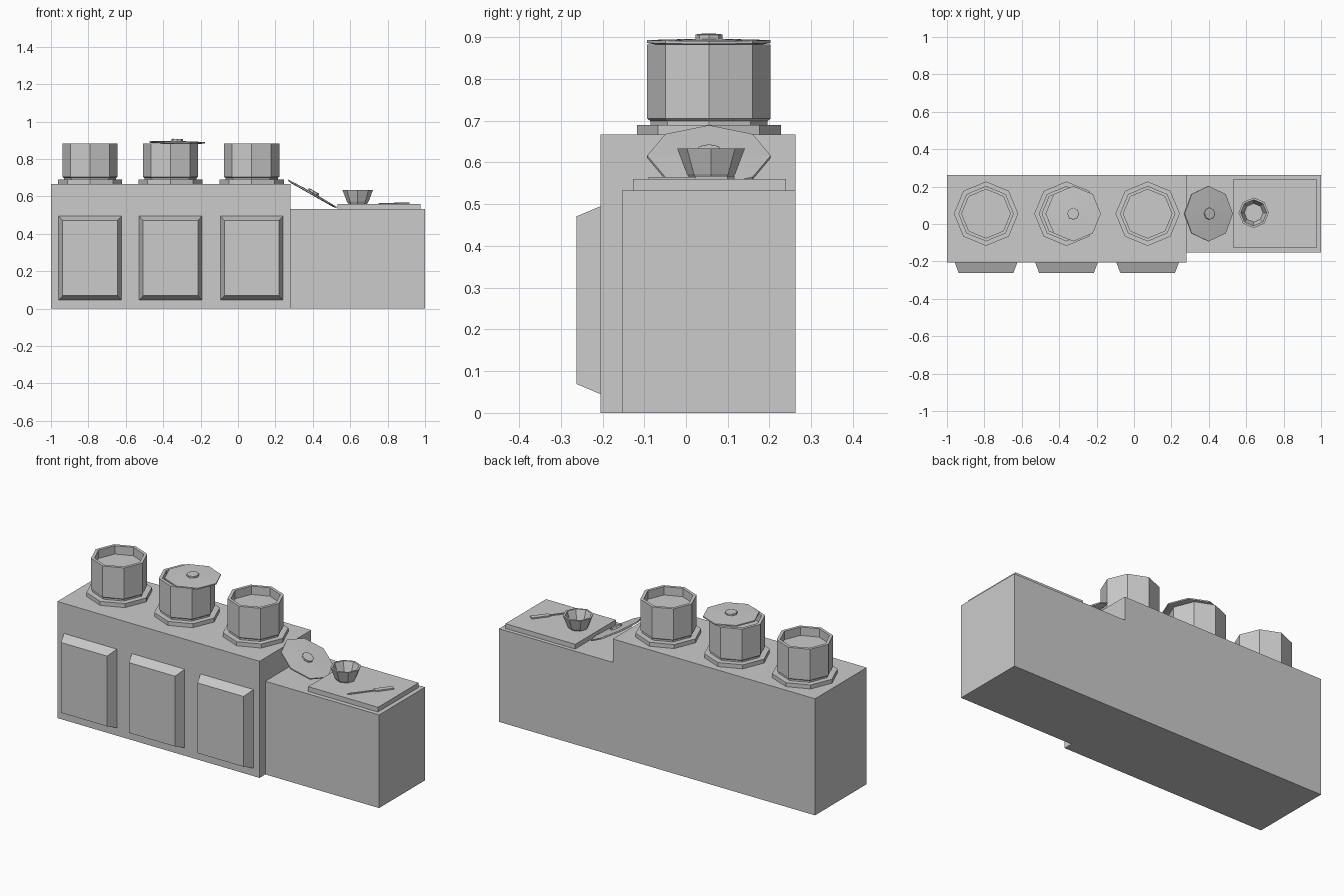
import bpy
import bmesh
from math import cos, sin, pi, radians, atan2, hypot
from mathutils import Vector

if "Cube" in bpy.data.objects:
    bpy.data.objects.remove(bpy.data.objects["Cube"], do_unlink=True)

GREY = (0.6, 0.6, 0.6, 1.0)
mat = bpy.data.materials.new("plain grey")
mat.use_nodes = True
mat.diffuse_color = GREY
mat.node_tree.nodes["Principled BSDF"].inputs["Base Color"].default_value = GREY


def finish(name, bm, location=(0, 0, 0), rotation=(0, 0, 0)):
    bmesh.ops.recalc_face_normals(bm, faces=bm.faces)
    mesh = bpy.data.meshes.new(name)
    bm.to_mesh(mesh)
    bm.free()
    mesh.materials.append(mat)
    obj = bpy.data.objects.new(name, mesh)
    obj.location = location
    obj.rotation_euler = rotation
    bpy.context.collection.objects.link(obj)
    return obj


def box(name, low, high, **place):
    bm = bmesh.new()
    bmesh.ops.create_cube(bm, size=1)
    low, high = Vector(low), Vector(high)
    for v in bm.verts:
        v.co = (low + high) / 2 + v.co * (high - low)
    return finish(name, bm, **place)


def lathe(name, profile, location, rotation=(0, 0, 0), sides=8):
    """Stack of polygon rings (radius, height), capped at both ends."""
    bm = bmesh.new()
    rings = [[bm.verts.new((r * cos(2 * pi * i / sides), r * sin(2 * pi * i / sides), z))
              for i in range(sides)] for r, z in profile]
    for a, b in zip(rings, rings[1:]):
        for i in range(sides):
            j = (i + 1) % sides
            bm.faces.new((a[i], a[j], b[j], b[i]))
    bm.faces.new(rings[0][::-1])
    bm.faces.new(rings[-1])
    return finish(name, bm, location, rotation)


def door(name, x):
    """Raised panel whose front is smaller than its base."""
    bm = bmesh.new()
    bmesh.ops.create_cube(bm, size=1)
    for v in bm.verts:
        front = v.co.y < 0
        v.co.x *= 0.292 if front else 0.335
        v.co.z *= 0.402 if front else 0.45
        v.co.y = -0.262 if front else -0.205
    return finish(name, bm, (x, 0, 0.27))


# Cabinets and board
box("stove_body", (-1, -0.205, 0), (0.28, 0.262, 0.667))
box("side_counter", (0.28, -0.153, 0), (1, 0.262, 0.533))
box("cutting_board", (0.533, -0.127, 0.533), (0.975, 0.24, 0.56))

# Doors, burners and pots in three bays
POT_Y = 0.055
for side, x in (("right", -0.791), ("middle", -0.361), ("left", 0.073)):
    door(side + "_door", x)
    lathe(side + "_burner", [(0.172, 0.667), (0.172, 0.69)], (x, POT_Y, 0))
    lathe(side + "_pot", [(0.14, 0.69), (0.14, 0.699), (0.148, 0.705), (0.148, 0.883),
                          (0.13, 0.883), (0.13, 0.835)], (x, POT_Y, 0))

# Lids, each with its knob as the top step of the profile
LID = [(0.13, -0.006), (0.148, -0.003), (0.148, 0.004), (0.032, 0.007),
       (0.032, 0.017), (0.026, 0.019)]
lathe("resting_lid", LID, (-0.325, POT_Y, 0.889), (0, radians(0.8), 0))
lathe("leaning_lid", LID, (0.398, POT_Y, 0.613), (0, radians(29.5), 0))

# Bowl
lathe("bowl", [(0.05, 0), (0.058, 0.012), (0.081, 0.073), (0.07, 0.073), (0.05, 0.016)],
      (0.64, 0.06, 0.56))

# Knife lying on the board
tail, tip = Vector((0.756, -0.087)), Vector((0.905, 0.108))
along = tip - tail
length, turn = hypot(*along), atan2(along.y, along.x)
place = dict(location=(tail.x, tail.y, 0.56), rotation=(0, 0, turn))
box("knife_handle", (0, -0.005, 0), (length * 0.6, 0.005, 0.005), **place)
box("knife_blade", (length * 0.6, -0.014, 0), (length, 0.014, 0.007), **place)
